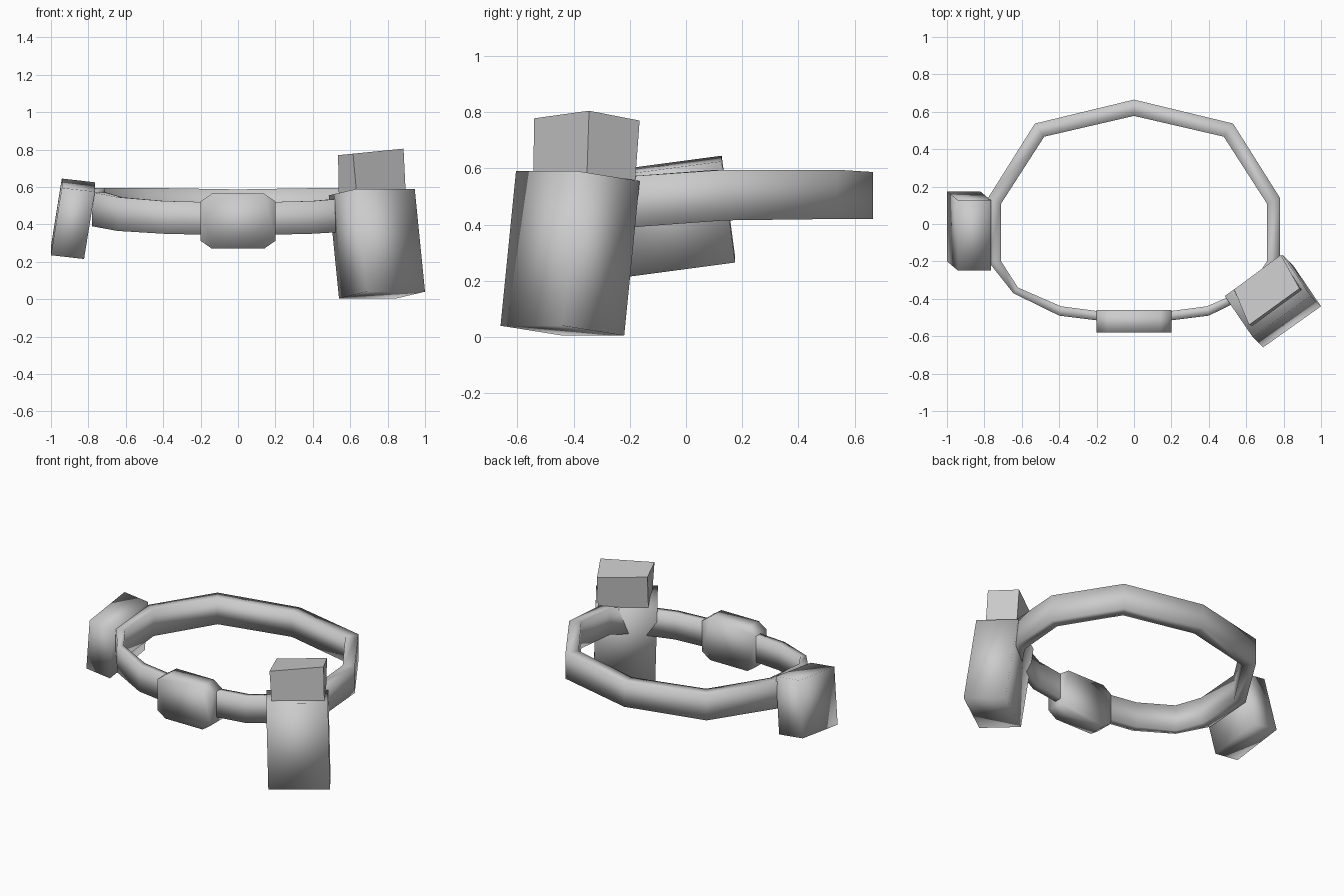
import bpy
import bmesh
from mathutils import Vector

cube = bpy.data.objects.get("Cube")
if cube:
    bpy.data.objects.remove(cube, do_unlink=True)

# One plain grey for every part
grey = bpy.data.materials.new("plain_grey")
grey.use_nodes = True
colour = (0.6, 0.6, 0.6, 1)
grey.diffuse_color = colour
grey.node_tree.nodes["Principled BSDF"].inputs["Base Color"].default_value = colour


def loft(name, rings, closed=False, smooth=True):
    """Skin a list of equal-length rings; cap the ends unless closed."""
    bm = bmesh.new()
    rows = [[bm.verts.new(p) for p in ring] for ring in rings]
    n = len(rows[0])
    pairs = list(zip(rows, rows[1:]))
    if closed:
        pairs.append((rows[-1], rows[0]))
    else:
        bm.faces.new(rows[0])
        bm.faces.new(rows[-1])
    for a, b in pairs:
        for i in range(n):
            j = (i + 1) % n
            bm.faces.new((a[i], a[j], b[j], b[i]))
    bmesh.ops.recalc_face_normals(bm, faces=bm.faces)
    for face in bm.faces:
        face.smooth = smooth
    mesh = bpy.data.meshes.new(name)
    bm.to_mesh(mesh)
    bm.free()
    mesh.materials.append(grey)
    obj = bpy.data.objects.new(name, mesh)
    bpy.context.collection.objects.link(obj)
    return obj


def slanted_box(name, corner, width, depth, height):
    """Box spanned by three edge vectors from a bottom corner."""
    c, w, d, h = map(Vector, (corner, width, depth, height))
    base = [c, c + w, c + w + d, c + d]
    return loft(name, [base, [p + h for p in base]])


# Belt: half outline from back to front as outer xy, inner xy, bottom, top
half = [
    (0, .665, 0, .578, .42, .587),
    (.53, .537, .48, .467, .42, .595),
    (.78, .14, .71, .11, .415, .595),
    (.78, -.2, .71, -.2, .39, .572),
    (.645, -.37, .62, -.34, .365, .545),
    (.4, -.49, .39, -.44, .35, .525),
    (.2, -.515, .2, -.465, .345, .52),
    (0, -.525, 0, -.475, .345, .52),
]
mirrored = [(-a, b, -c, d, lo, hi) for a, b, c, d, lo, hi in half[-2:0:-1]]
loft("belt", [[(a, b, lo), (a, b, hi), (c, d, hi), (c, d, lo)]
              for a, b, c, d, lo, hi in half + mirrored], closed=True)

# Buckle: octagonal plate
quarter = [(.2, .105), (.14, .147)]
outline = (quarter + [(-x, z) for x, z in quarter[::-1]]
           + [(-x, -z) for x, z in quarter] + [(x, -z) for x, z in quarter[::-1]])
loft("buckle", [[(x, y, z + .417) for x, z in outline] for y in (-.58, -.46)])

# Pouch on the right hip
slanted_box("pouch", (-1, -.2, .235), (.177, 0, -.02),
            (0, .375, .05), (.058, -.048, .36))

# Holster on the left hip, leaning outward at the bottom
slanted_box("holster", (.69, -.66, .04), (.31, .22, 0),
            (-.15, .22, -.035), (-.055, .055, .55))

# Grip block standing out of the holster
grip_top = [(.535, -.35, .77), (.785, -.165, .77), (.885, -.345, .805), (.615, -.54, .778)]
grip_foot = [(.54, -.37, .5), (.79, -.185, .5), (.9, -.355, .5), (.64, -.545, .5)]
loft("grip", [grip_foot, grip_top], smooth=False)
